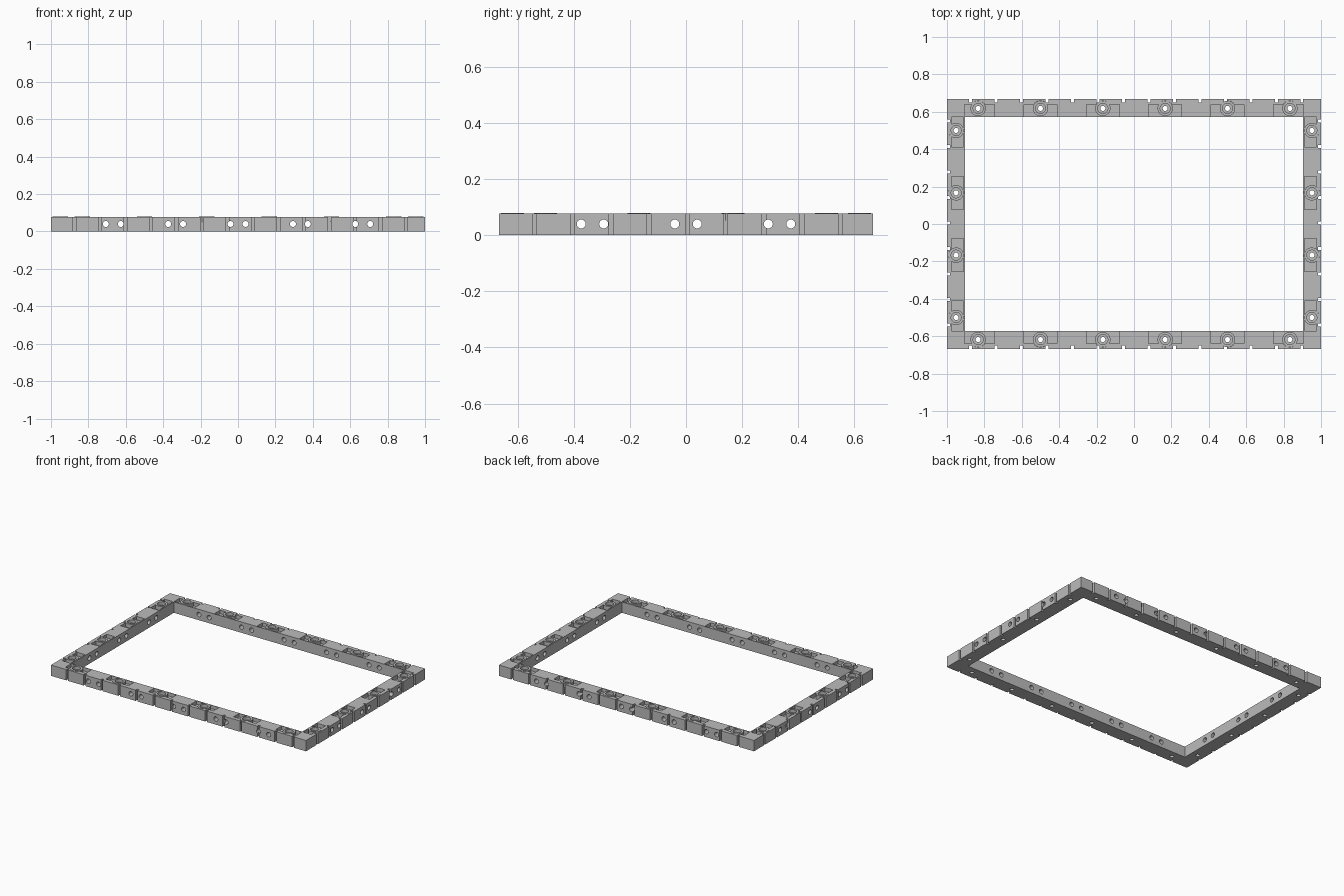
import bpy, bmesh, math
from mathutils import Matrix, Vector

cube = bpy.data.objects.get("Cube")
if cube:
    bpy.data.objects.remove(cube, do_unlink=True)

HX, HY = 1.0, 0.667          # outer half sizes
IX, IY = 0.903, 0.571        # inner half sizes
TOP, RIM, FLOOR = 0.077, 0.079, 0.052
CX, CY = 0.951, 0.618        # centre lines of the rails
PIN, BORE, BOSS = 0.0135, 0.027, 0.041

grey = bpy.data.materials.new("plain grey")
grey.use_nodes = True
colour = (0.5, 0.5, 0.5, 1)
grey.diffuse_color = colour
grey.node_tree.nodes["Principled BSDF"].inputs["Base Color"].default_value = colour


def box(bm, x0, x1, y0, y1, z0, z1):
    size = Matrix.Diagonal((x1 - x0, y1 - y0, z1 - z0, 1))
    mid = Matrix.Translation(((x0 + x1) / 2, (y0 + y1) / 2, (z0 + z1) / 2))
    bmesh.ops.create_cube(bm, size=1, matrix=mid @ size)


def rod(bm, centre, axis, radius, length, sides=24):
    turn = Vector((0, 0, 1)).rotation_difference(Vector(axis)).to_matrix().to_4x4()
    bmesh.ops.create_cone(bm, cap_ends=True, segments=sides, radius1=radius,
                          radius2=radius, depth=length,
                          matrix=Matrix.Translation(centre) @ turn)


def make(name, bm):
    mesh = bpy.data.meshes.new(name)
    bmesh.ops.recalc_face_normals(bm, faces=bm.faces)
    bm.to_mesh(mesh)
    bm.free()
    mesh.materials.append(grey)
    obj = bpy.data.objects.new(name, mesh)
    bpy.context.scene.collection.objects.link(obj)
    return obj


def cut(target, bm):
    cutter = make("cutter", bm)
    cutter.hide_render = True
    mod = target.modifiers.new("cut", 'BOOLEAN')
    mod.operation, mod.solver, mod.object = 'DIFFERENCE', 'EXACT', cutter
    bpy.context.view_layer.objects.active = target
    bpy.ops.object.modifier_apply(modifier=mod.name)
    bpy.data.objects.remove(cutter, do_unlink=True)


# Boss positions: (x, y, along_x)
bosses = [((i - 2.5) / 3, s * CY, True) for i in range(6) for s in (-1, 1)]
bosses += [(s * CX, (i - 1.5) / 3, False) for i in range(4) for s in (-1, 1)]

# Rectangular frame
bm = bmesh.new()
box(bm, -HX, HX, -HY, HY, 0, TOP)
frame = make("frame", bm)
bm = bmesh.new()
box(bm, -IX, IX, -IY, IY, -1, 1)
cut(frame, bm)

# Narrow vertical grooves round the outside
bm = bmesh.new()
w, d = 0.007, 0.017
for s in (-1, 1):
    for k in range(14):
        x = -0.874 + 0.1363 * k
        y = s * HY
        box(bm, x - w, x + w, y - d, y + d, -1, 1)
    for k in range(9):
        y = -0.54 + 0.1363 * k
        x = s * HX
        box(bm, x - d, x + d, y - w, y + w, -1, 1)
cut(frame, bm)

# Paired holes through the rails, midway between bosses
bm = bmesh.new()
for s in (-1, 1):
    for off in (-0.04, 0.04):
        for i in range(-2, 3):
            rod(bm, (i / 3 + off, s * CY, 0.04), (0, 1, 0), 0.016, 0.2)
        for i in range(-1, 2):
            rod(bm, (s * CX, i / 3 + off, 0.04), (1, 0, 0), 0.016, 0.2)
cut(frame, bm)

# Rectangular pockets, offset towards the inside of the frame
bm = bmesh.new()
for x, y, along_x in bosses:
    if along_x:
        s = math.copysign(1, y)
        ya, yb = sorted((y + s * 0.021, y - s * 0.042))
        box(bm, max(x - 0.088, -0.905), min(x + 0.088, 0.905), ya, yb, FLOOR, 0.2)
    else:
        s = math.copysign(1, x)
        xa, xb = sorted((x + s * 0.024, x - s * 0.04))
        box(bm, xa, xb, max(y - 0.088, -0.572), min(y + 0.088, 0.572), FLOOR, 0.2)
cut(frame, bm)

# Round seats for the bosses, then the pin holes
for radius, low in ((BOSS + 0.0004, FLOOR), (PIN, -0.1)):
    bm = bmesh.new()
    for x, y, _ in bosses:
        rod(bm, (x, y, (low + 0.2) / 2), (0, 0, 1), radius, 0.2 - low, 32)
    cut(frame, bm)

# Raised ring bosses with a stepped bore
bm = bmesh.new()
profile = [(PIN, FLOOR), (PIN, 0.058), (BORE, 0.058), (BORE, RIM), (BOSS, RIM), (BOSS, FLOOR)]
for x, y, _ in bosses:
    verts = [bm.verts.new((x + r, y, z)) for r, z in profile]
    edges = [bm.edges.new((a, b)) for a, b in zip(verts, verts[1:] + verts[:1])]
    bmesh.ops.spin(bm, geom=verts + edges, cent=(x, y, 0), axis=(0, 0, 1),
                   angle=math.tau, steps=32, use_merge=True)
bmesh.ops.remove_doubles(bm, verts=bm.verts, dist=0.00005)
rings = make("ring_bosses", bm)

# Smooth the round walls, keep the corners crisp
for obj in (frame, rings):
    bpy.ops.object.select_all(action='DESELECT')
    obj.select_set(True)
    bpy.context.view_layer.objects.active = obj
    bpy.ops.object.shade_smooth_by_angle(angle=math.radians(30))
